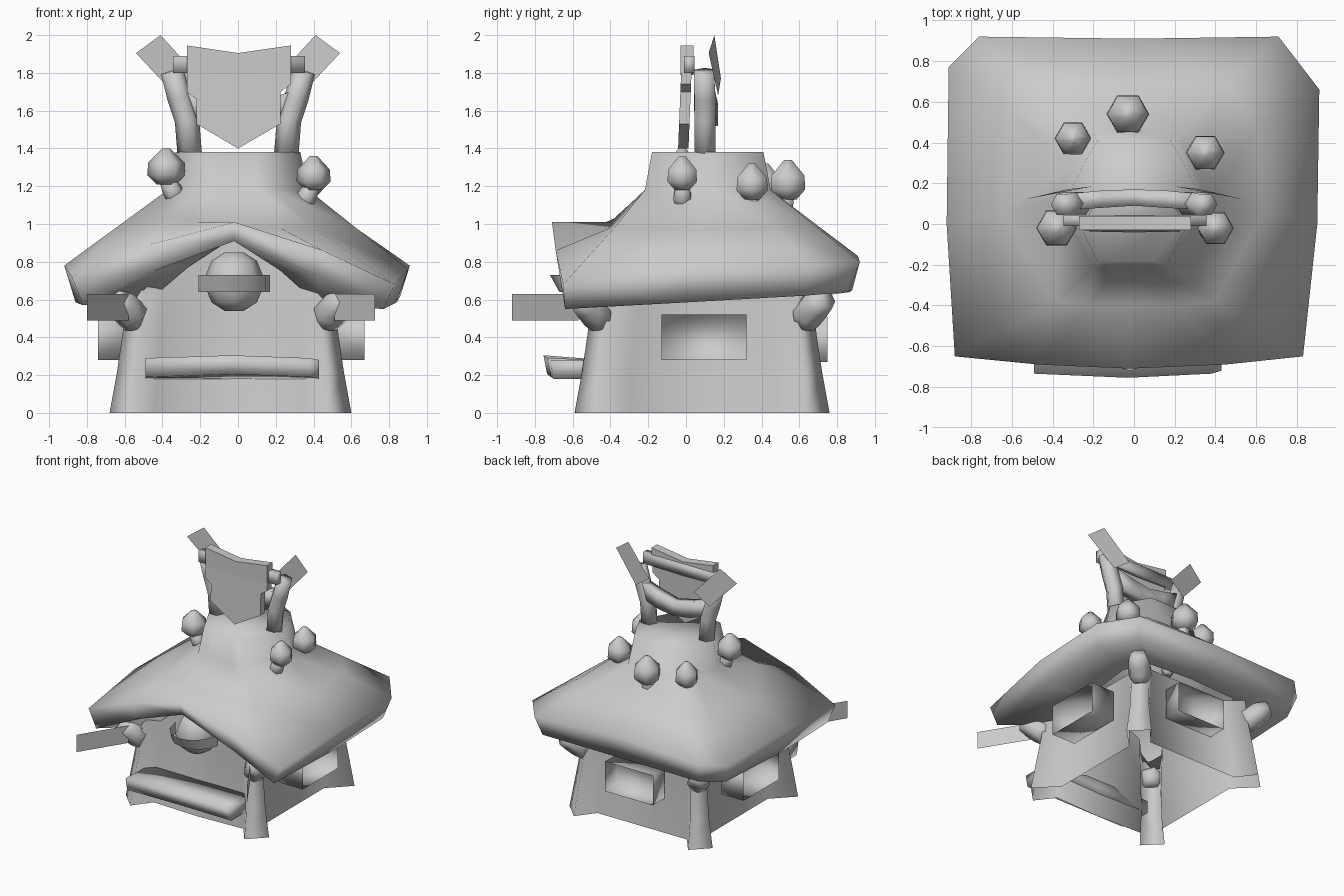
import bpy, bmesh, math
from mathutils import Vector

if "Cube" in bpy.data.objects:
    bpy.data.objects.remove(bpy.data.objects["Cube"])

grey = bpy.data.materials.new("plain grey")
grey.diffuse_color = (0.6, 0.6, 0.6, 1)
grey.use_nodes = True
grey.node_tree.nodes["Principled BSDF"].inputs["Base Color"].default_value = grey.diffuse_color


def make(name, verts, faces, angle=50):
    """Mesh object with one material, smooth except at sharp edges."""
    me = bpy.data.meshes.new(name)
    me.from_pydata([tuple(v) for v in verts], [], faces)
    bm = bmesh.new()
    bm.from_mesh(me)
    bmesh.ops.recalc_face_normals(bm, faces=bm.faces)
    bm.to_mesh(me)
    bm.free()
    me.materials.append(grey)
    ob = bpy.data.objects.new(name, me)
    bpy.context.collection.objects.link(ob)
    bpy.ops.object.select_all(action='DESELECT')
    ob.select_set(True)
    bpy.context.view_layer.objects.active = ob
    bpy.ops.object.shade_smooth_by_angle(angle=math.radians(angle))
    return ob


def loft(name, rings, start=True, end=True, angle=170):
    """Skin equal-length rings, with optional end caps."""
    n = len(rings[0])
    faces = [(i * n + j, i * n + (j + 1) % n, (i + 1) * n + (j + 1) % n, (i + 1) * n + j)
             for i in range(len(rings) - 1) for j in range(n)]
    if start:
        faces.append(tuple(range(n)))
    if end:
        faces.append(tuple(range((len(rings) - 1) * n, len(rings) * n)))
    return make(name, [v for r in rings for v in r], faces, angle)


def tube(name, path, sides=6, start=True, end=True, flat=False):
    """Tube along (x, y, z, radius) points; flat keeps the first ring level."""
    pts = [Vector(p[:3]) for p in path]
    rings = []
    for i, p in enumerate(pts):
        d = pts[min(i + 1, len(pts) - 1)] - pts[max(i - 1, 0)]
        if flat and i == 0:
            d = Vector((0, 0, 1))
        q = Vector((0, 0, 1)).rotation_difference(d)
        rings.append([p + q @ Vector((math.cos(a), math.sin(a), 0)) * path[i][3]
                      for a in (2 * math.pi * k / sides for k in range(sides))])
    return loft(name, rings, start, end)


def beam(name, sections, angle=170):
    """Bar along x from (x, y0, y1, z0, z1) sections."""
    return loft(name, [[(x, y0, z0), (x, y1, z0), (x, y1, z1), (x, y0, z1)]
                       for x, y0, y1, z0, z1 in sections], angle=angle)


# Walls and flared corner posts in one skin, open below and gabled at the front
CORNERS = ((-.68, -.59, 1, 1), (.60, -.59, -1, 1), (.60, .76, -1, -1), (-.68, .76, 1, -1))


def wall_ring(z, inset, chamfer, front_z, end_z):
    """Each corner: wall end, two post points, wall end; plus a front middle point."""
    ring = []
    for i, (x, y, sx, sy) in enumerate(CORNERS):
        x, y = x + sx * inset, y + sy * inset
        w = .16 - inset * .55                       # depth of the wall behind the post
        pts = [(x + sx * w, y + sy * (chamfer + .16), z), (x, y + sy * chamfer, z),
               (x + sx * chamfer, y, z),
               (x + sx * (chamfer + .11), y + sy * w * .9, end_z if i < 2 else z)]
        ring += pts if i % 2 == 0 else pts[::-1]
        if i == 0:
            ring.append((-.04, y + w * .8, front_z))
    return ring


loft("walls_and_posts", [wall_ring(0, 0, .13, 0, 0), wall_ring(.22, .04, .10, .22, .22),
                         wall_ring(.46, .075, .09, .46, .46),
                         wall_ring(.65, .09, .09, .96, .75)], False, False)

# Knobs at the top of the corner posts
for x, y, sx, sy in CORNERS:
    def at(o, z, r):
        return (x + sx * o, y + sy * o, z, r)
    tube("post_knob", [at(.135, .45, .055), at(.12, .515, .09), at(.065, .575, .085),
                       at(.015, .605, .06)])

# Roof outline runs front, front right, right, back right, back, back left, left, front left
eave = [(-.02, -.71, 1.01), (.45, -.69, .86), (.83, -.65, .68), (.90, 0, .76), (.91, .66, .78),
        (.71, .92, .80), (0, .91, .83), (-.76, .92, .80), (-.91, .77, .78), (-.92, 0, .78),
        (-.88, -.65, .72), (-.47, -.69, .89)]
lip = [(-.02, -.68, .91), (.42, -.66, .73), (.77, -.64, .55), (.84, 0, .585), (.86, .62, .62),
       (.68, .86, .64), (0, .88, .65), (-.72, .87, .64), (-.86, .72, .62), (-.86, 0, .585),
       (-.82, -.64, .57), (-.45, -.66, .75)]
inner = [(x * .57 - .01, .09 + (y - .09) * .68, z + .02) for x, y, z in lip]
crown = [(0, -.18), (.09, -.18), (.17, -.18), (.33, .12), (.26, .27), (.18, .41),
         (0, .41), (-.18, .41), (-.26, .27), (-.33, .12), (-.18, -.18), (-.09, -.18)]
top = [(x, y, 1.38) for x, y in crown]
neck = [(x * 1.13, .11 + (y - .11) * 1.13, 1.18) for x, y in crown]
# Sloping shoulder between neck and eave, with a dipped ridge at the front
mid = [tuple(a + (b - a) * .5 for a, b in zip(n, e)) for n, e in zip(neck, eave)]
mid[0] = (-.02, -.40, .97)
mid[1], mid[11] = (.22, -.40, .98), (-.22, -.40, 1.01)
mid[2], mid[10] = (.40, -.38, .98), (-.38, -.38, 1.03)
loft("roof", [top, neck, mid, eave, lip, inner], True, False)


# Open window boxes on the sides and the back
def window(name, place):
    outer = [(-.225, .28), (.225, .28), (.225, .52), (-.225, .52)]
    loft(name, [[place(u, z, d) for u, z in outer] for d in (0, 1)], True, False)


window("right_window", lambda u, z, d: (.46 + .21 * d, .095 + u, z))
window("left_window", lambda u, z, d: (-.54 - .20 * d, .095 + u, z))
window("back_window", lambda u, z, d: (u * .95 - .015, .60 + .15 * d, z - .01))

# Counter under the front opening
loft("counter", [[(x, y, .20 + s), (x, -.43, .18), (x, -.43, .28), (x, y - .02, .30 + s)]
                 for x, y, s in ((-.49, -.715, -.01), (-.03, -.735, .005),
                                 (.38, -.715, -.01), (.43, -.70, -.02))])

# Front ball with a wrapped band that leans outward
bands = [(-.155, .05), (-.11, .12), (0, .165), (.11, .12), (.155, .05)]
loft("front_ball", [[(-.02 + r * math.cos(k * math.pi / 4), -.49 + r * math.sin(k * math.pi / 4),
                      .695 + z) for k in range(8)] for z, r in bands])
arc = [math.pi * (1 + k / 6) for k in range(7)]
make("ball_band", [(-.02 + .19 * math.cos(a), -.50 + d * math.sin(a), z)
                   for z, d in ((.64, .17), (.73, .22)) for a in arc],
     [(k, k + 1, k + 8, k + 7) for k in range(6)])

# Flat plates sticking out of the front corners
for a, b in (((-.80, -.92), (-.58, -.57)), ((.725, -.92), (.51, -.57))):
    make("corner_plate", [(*a, .49), (*b, .49), (*b, .63), (*a, .63)], [(0, 1, 2, 3)])

# Mushrooms around the roof crown: centre, radius, cap base, cap height
for x, y, r, z, h in ((-.38, -.02, .10, 1.21, .19), (.40, -.02, .09, 1.18, .18),
                      (-.30, .42, .09, 1.13, .19), (.35, .35, .095, 1.13, .19),
                      (-.03, .54, .105, 1.13, .21)):
    tube("mushroom_cap", [(x, y, z, r * .5), (x, y, z + h * .25, r),
                          (x, y, z + h * .6, r * .96), (x, y, z + h, r * .22)])
    tube("mushroom_stem", [(x * .88, y * .95, z - .10, .035), (x * .9, y * .96, z - .04, .055),
                           (x, y, z + .03, .04)])

# Leaning uprights, rear crossbar and flat flags on top
for s in (-1, 1):
    tube("upright", [(s * .255, .10, 1.36, .065), (s * .27, .10, 1.55, .065),
                     (s * .31, .10, 1.67, .065), (s * .35, .095, 1.81, .06)], flat=True)
    make("flag", [(s * .54, .12, 1.905), (s * .41, .15, 2.0), (s * .20, .185, 1.77),
                  (s * .33, .17, 1.68)], [(0, 1, 2, 3)])
beam("rear_bar", [(-.31, .07, .15, 1.59, 1.71), (-.15, .08, .165, 1.54, 1.66),
                  (0, .09, .17, 1.52, 1.63), (.15, .08, .165, 1.54, 1.66),
                  (.31, .07, .15, 1.59, 1.71)])

# Hanging board with its crossbar
beam("top_bar", [(-.27, -.03, .04, 1.80, 1.945), (0, -.03, .04, 1.79, 1.905),
                 (.28, -.03, .04, 1.80, 1.945)], 40)
beam("bar_peg", [(-.345, -.01, .045, 1.80, 1.89), (.355, -.01, .045, 1.80, 1.89)])
outline = [(-.27, 1.82), (-.27, 1.70), (-.22, 1.66), (-.22, 1.53), (0, 1.40),
           (.225, 1.53), (.225, 1.70), (.28, 1.74), (.28, 1.82)]
loft("hanging_board", [[(x, y + (z - 1.82) * .04, z) for x, z in outline]
                       for y in (-.025, .03)], angle=40)
